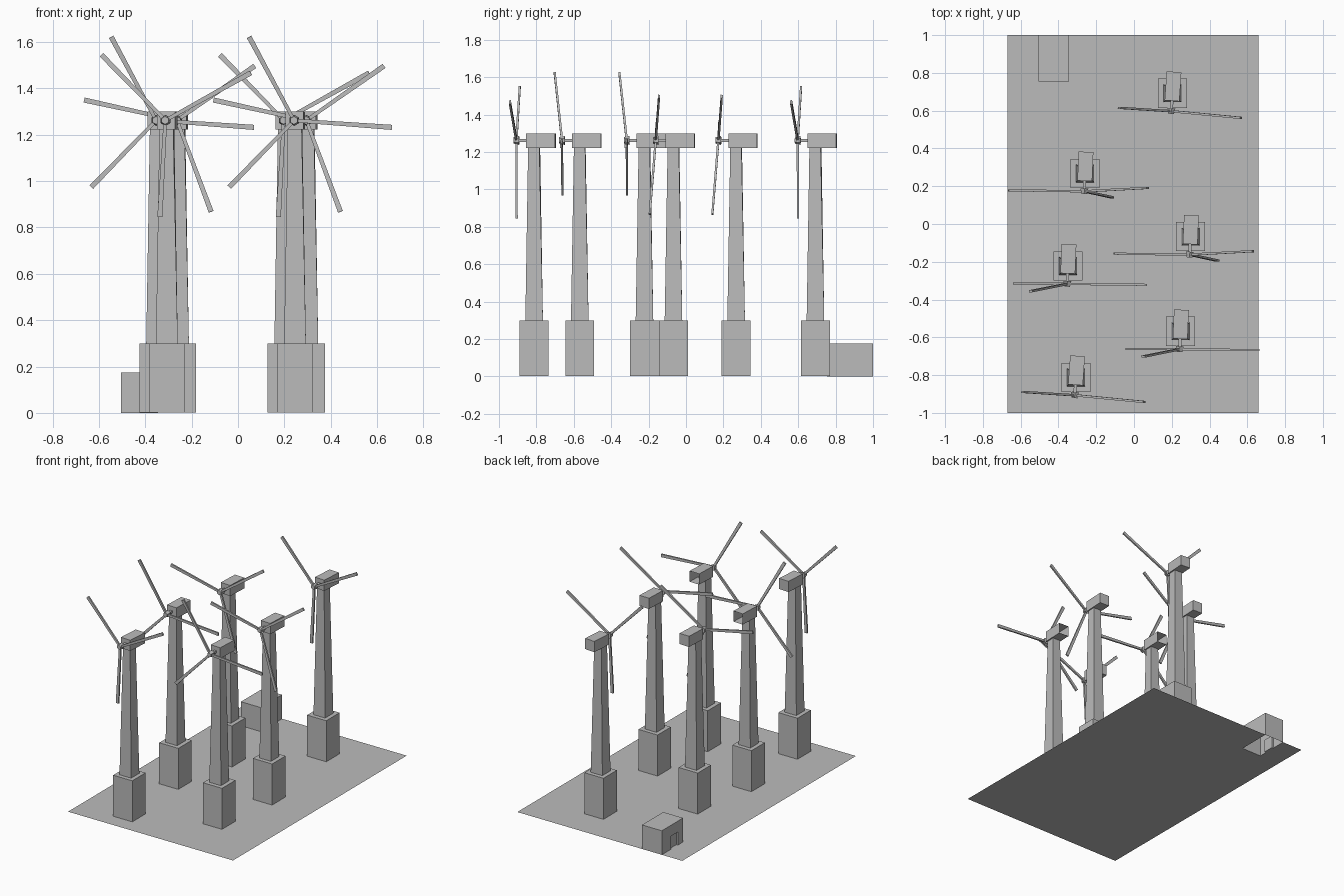
import bpy, bmesh, math
from mathutils import Vector, Matrix

cube = bpy.data.objects.get("Cube")
if cube:
    bpy.data.objects.remove(cube, do_unlink=True)

GREY = (0.5, 0.5, 0.5, 1)
grey = bpy.data.materials.new("plain grey")
grey.use_nodes = True
grey.diffuse_color = GREY
grey.node_tree.nodes["Principled BSDF"].inputs["Base Color"].default_value = GREY


def finish(name, bm):
    mesh = bpy.data.meshes.new(name)
    bm.to_mesh(mesh)
    bm.free()
    mesh.materials.append(grey)
    obj = bpy.data.objects.new(name, mesh)
    bpy.context.collection.objects.link(obj)
    return obj


def box(bm, low, high):
    low, high = Vector(low), Vector(high)
    size = high - low
    matrix = Matrix.Translation((low + high) / 2) @ Matrix.Diagonal((*size, 1))
    return bmesh.ops.create_cube(bm, size=1, matrix=matrix)["verts"]


def drop_faces(bm, direction):
    faces = [f for f in bm.faces if f.normal.dot(Vector(direction)) > 0.9]
    bmesh.ops.delete(bm, geom=faces, context="FACES")


def bar(bm, start, end, root, tip):
    """Tapered square bar; root and tip are (width, depth)."""
    axis = (end - start).normalized()
    side = axis.cross(Vector((0, 1, 0))).normalized()
    deep = axis.cross(side)
    rings = []
    for point, (w, d) in ((start, root), (end, tip)):
        rings.append([bm.verts.new(point + side * w * a / 2 + deep * d * b / 2)
                      for a, b in ((-1, -1), (1, -1), (1, 1), (-1, 1))])
    for i in range(4):
        j = (i + 1) % 4
        bm.faces.new((rings[0][i], rings[0][j], rings[1][j], rings[1][i]))
    for ring in rings:
        bm.faces.new(ring)
    bmesh.ops.recalc_face_normals(bm, faces=bm.faces)


# Ground sheet, notched where the shed stands
X0, X1 = -0.505, -0.345
YS = 0.755
bm = bmesh.new()
outline = [(-0.67, -1), (0.66, -1), (0.66, 1), (X1, 1), (X1, YS), (X0, YS), (X0, 1), (-0.67, 1)]
bm.faces.new([bm.verts.new((x, y, 0)) for x, y in outline])
finish("ground", bm)

# Shed with an open floor and a recessed door
bm = bmesh.new()
box(bm, (X0, YS, 0), (X1, 1, 0.175))
drop_faces(bm, (0, 0, -1))
wall = [f for f in bm.faces if f.normal.x < -0.9]
edges = {e for f in wall for e in f.edges}
for co, no in (((0, 0.815, 0), (0, 1, 0)), ((0, 0.895, 0), (0, 1, 0)), ((0, 0, 0.095), (0, 0, 1))):
    wall = [f for f in bm.faces if f.normal.x < -0.9]
    geom = wall + list({e for f in wall for e in f.edges}) + list({v for f in wall for v in f.verts})
    bmesh.ops.bisect_plane(bm, geom=geom, plane_co=co, plane_no=no)
bm.normal_update()
door = [f for f in bm.faces if f.normal.x < -0.9
        and 0.815 < f.calc_center_median().y < 0.895 and f.calc_center_median().z < 0.09]
moved = bmesh.ops.extrude_face_region(bm, geom=door)["geom"]
bmesh.ops.delete(bm, geom=door, context="FACES_ONLY")
bmesh.ops.translate(bm, vec=(0.012, 0, 0), verts=[v for v in moved if isinstance(v, bmesh.types.BMVert)])
finish("shed", bm)

# Blade tips for the three rotor poses, relative to the tower foot
POSES = {
    "a": [(-0.282, -0.077, 1.545), (0.362, -0.13, 1.467), (-0.03, -0.093, 0.845)],
    "b": [(-0.405, -0.09, 1.35), (0.331, -0.077, 1.497), (0.143, -0.127, 0.868)],
    "c": [(-0.284, -0.093, 0.974), (0.418, -0.10, 1.232), (-0.198, -0.134, 1.622)],
}
YAW = {"a": 4, "b": 2.5, "c": 2.5}
HUB_Z = 1.262


def turbine(x, y, pose, tag):
    foot = Vector((x, y, 0))
    turn = Matrix.Rotation(math.radians(-YAW[pose]), 4, "Z")
    parts = []

    # Plinth
    bm = bmesh.new()
    box(bm, (-0.077, -0.077, 0.001), (0.077, 0.077, 0.3))
    parts.append(finish("plinth_" + tag, bm))

    # Tapered tower, its top turned with the housing
    bm = bmesh.new()
    verts = box(bm, (-0.047, -0.047, 0.3), (0.047, 0.047, 1.224))
    top = [v for v in verts if v.co.z > 1]
    bmesh.ops.scale(bm, vec=(0.64, 0.64, 1), verts=top)
    bmesh.ops.transform(bm, matrix=turn, verts=top)
    parts.append(finish("tower_" + tag, bm))

    # Housing, open at the rear on one pose
    bm = bmesh.new()
    box(bm, (-0.039, -0.04, 1.222), (0.039, 0.114, 1.3))
    bm.normal_update()
    if pose == "c":
        drop_faces(bm, (0, 1, 0))
    bmesh.ops.transform(bm, matrix=turn, verts=bm.verts)
    parts.append(finish("housing_" + tag, bm))

    # Shaft and hub
    bm = bmesh.new()
    box(bm, (-0.008, -0.085, HUB_Z - 0.008), (0.008, -0.04, HUB_Z + 0.008))
    hub = bmesh.ops.create_cone(bm, cap_ends=True, segments=6, radius1=0.024, radius2=0.017, depth=0.03)
    place = Matrix.Translation((0, -0.095, HUB_Z)) @ Matrix.Rotation(math.radians(90), 4, "X")
    bmesh.ops.transform(bm, matrix=place, verts=hub["verts"])
    bmesh.ops.transform(bm, matrix=turn, verts=bm.verts)
    parts.append(finish("hub_" + tag, bm))

    # Three blades
    bm = bmesh.new()
    centre = turn @ Vector((0, -0.095, HUB_Z))
    for tip in POSES[pose]:
        bar(bm, centre, Vector(tip), (0.015, 0.012), (0.022, 0.011))
    parts.append(finish("blades_" + tag, bm))

    for part in parts:
        part.location = foot


turbine(0.204, 0.692, "a", "back_left")
turbine(-0.259, 0.268, "b", "back_right")
turbine(0.299, -0.067, "b", "middle_left")
turbine(-0.349, -0.222, "c", "middle_right")
turbine(0.246, -0.568, "c", "front_left")
turbine(-0.307, -0.812, "a", "front_right")
